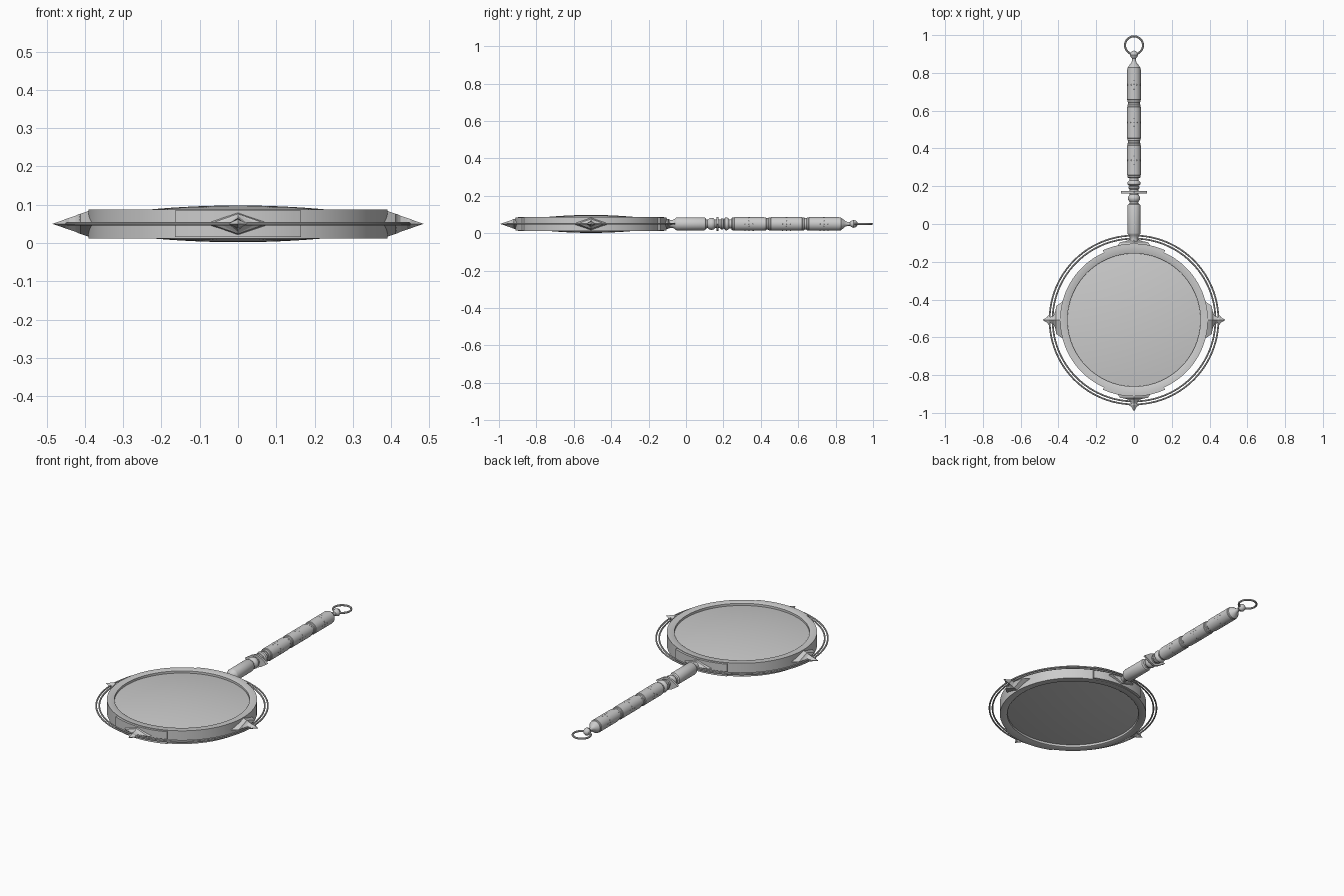
import bpy, bmesh
from math import sin, cos, pi, radians, sqrt
from mathutils import Matrix, Vector

if "Cube" in bpy.data.objects:
    bpy.data.objects.remove(bpy.data.objects["Cube"])

C = Vector((0, -0.508, 0.05))      # lens centre
AXIS = Matrix.Translation((0, 0, 0.05)) @ Matrix.Rotation(-pi / 2, 4, 'X')  # local z runs along +y


def finish(name, bm, mat, angle=35):
    bmesh.ops.remove_doubles(bm, verts=bm.verts, dist=1e-5)
    bmesh.ops.transform(bm, matrix=mat, verts=bm.verts)
    bmesh.ops.recalc_face_normals(bm, faces=bm.faces)
    me = bpy.data.meshes.new(name)
    bm.to_mesh(me)
    bm.free()
    ob = bpy.data.objects.new(name, me)
    bpy.context.collection.objects.link(ob)
    bpy.ops.object.select_all(action='DESELECT')
    ob.select_set(True)
    bpy.context.view_layer.objects.active = ob
    if angle:
        bpy.ops.object.shade_smooth_by_angle(angle=radians(angle))
    return ob


def lathe(name, prof, mat, n=32, closed=False, start=0, sweep=2 * pi):
    """Turn (radius, height) points about local z; a partial sweep gets end caps."""
    bm = bmesh.new()
    full = sweep > 6.28
    cols = []
    for i in range(n if full else n + 1):
        a = start + sweep * i / n
        cols.append([bm.verts.new((r * cos(a), r * sin(a), z)) for r, z in prof])
    m = len(prof)
    for i in range(n):
        a, b = cols[i], cols[(i + 1) % len(cols)]
        for j in range(m if closed else m - 1):
            k = (j + 1) % m
            bm.faces.new((a[j], b[j], b[k], a[k]))
    if not full:
        bm.faces.new(cols[0])
        bm.faces.new(cols[-1])
    return finish(name, bm, mat)


def torus(name, R, t, mat, n=96):
    prof = [(R + t * cos(a * pi / 5), t * sin(a * pi / 5)) for a in range(10)]
    return lathe(name, prof, mat, n, True)


def ornament(name, rows, angle):
    """Loft of diamond sections (radius, half width, half height) pointing outwards."""
    bm = bmesh.new()
    rings = [[bm.verts.new(p) for p in ((r, w, 0), (r, 0, h), (r, -w, 0), (r, 0, -h))]
             for r, w, h in rows]
    for a, b in zip(rings, rings[1:]):
        for j in range(4):
            bm.faces.new((a[j], a[(j + 1) % 4], b[(j + 1) % 4], b[j]))
    bm.faces.new(rings[0])
    bm.faces.new(rings[-1])
    return finish(name, bm, Matrix.Translation(C) @ Matrix.Rotation(angle, 4, 'Z'), 0)


at_lens = Matrix.Translation(C)

# Biconvex lens
R = 1.30
half = [(0.355 * i / 10, 0.048 - 0.025 * (i / 10) ** 2) for i in range(11)]
lathe("lens", half + [(r, -z) for r, z in reversed(half)], at_lens, 96)

# Round frame with chamfered inner lip
lathe("frame", [(0.352, -0.036), (0.355, -0.038), (0.391, -0.038), (0.391, 0.038),
                (0.355, 0.038), (0.352, 0.036)], at_lens, 96, True)

# Raised plates at the front and back of the frame
for name, a in (("front_plate", -90), ("back_plate", 90)):
    lathe(name, [(0.38, -0.035), (0.404, -0.035), (0.404, 0.035), (0.38, 0.035)],
          at_lens, 16, True, radians(a - 24), radians(48))

# Two thin hoops around the frame
torus("outer_hoop", 0.447, 0.0045, at_lens)
torus("inner_hoop", 0.431, 0.0045, at_lens)

# Pointed ornaments on three sides, and the flared socket at the handle
spike = [(0.375, 0.10, 0.036), (0.392, 0.088, 0.033), (0.412, 0.074, 0.026), (0.416, 0.048, 0.025),
         (0.424, 0.026, 0.021), (0.442, 0.016, 0.015), (0.451, 0.026, 0.012),
         (0.464, 0.012, 0.007), (0.484, 0.0005, 0.0005)]
for name, a in (("right_spike", 0), ("front_spike", -90), ("left_spike", 180)):
    ornament(name, spike, radians(a))
ornament("handle_socket", spike[:5] + [(0.45, 0.02, 0.02)], radians(90))

# Turned neck: collar, waist and beads up to the grip
lathe("neck", [(0, -0.11), (0.03, -0.11), (0.022, -0.095), (0.02, -0.075), (0.027, -0.06),
               (0.033, -0.054), (0.035, -0.048), (0.035, 0.095), (0.032, 0.103), (0.024, 0.108),
               (0.022, 0.116), (0.03, 0.126), (0.033, 0.136), (0.03, 0.147), (0.023, 0.155),
               (0.023, 0.182), (0.03, 0.19), (0.03, 0.198), (0.024, 0.202), (0.033, 0.209),
               (0.035, 0.216), (0.032, 0.225), (0.024, 0.231), (0.024, 0.25), (0, 0.25)], AXIS)

# Four-pointed guard plate
bm = bmesh.new()
pts = [(0.07, 0), (0.03, 0.026), (0, 0.037), (-0.03, 0.026),
       (-0.07, 0), (-0.03, -0.026), (0, -0.037), (0.03, -0.026)]
f = bm.faces.new([bm.verts.new((x, y, 0.162)) for x, y in pts])
ext = bmesh.ops.extrude_face_region(bm, geom=[f])
bmesh.ops.translate(bm, vec=(0, 0, 0.012), verts=[v for v in ext["geom"] if isinstance(v, bmesh.types.BMVert)])
finish("guard", bm, AXIS, 0)

# Grip in three segments with chamfered ends, joined by a core
for i, (a, b) in enumerate(((0.243, 0.432), (0.438, 0.636), (0.642, 0.833))):
    lathe(f"grip_{i + 1}", [(0, a), (0.03, a), (0.034, a + 0.005), (0.034, a + 0.014),
                            (0.0365, a + 0.016), (0.0365, b - 0.016), (0.034, b - 0.014),
                            (0.034, b - 0.005), (0.03, b), (0, b)], AXIS)
    # Small raised crosses around each segment
    for k in range(4):
        bm = bmesh.new()
        for dx, dz in ((0, 0), (0.014, 0), (-0.014, 0), (0, 0.022), (0, -0.022)):
            y = sqrt(0.0365 ** 2 - dx ** 2)
            bmesh.ops.create_uvsphere(bm, u_segments=8, v_segments=6, radius=0.004,
                                      matrix=Matrix.Translation((dx, y - 0.0025, (a + b) / 2 + dz)))
        finish(f"grip_stud_{i + 1}_{k + 1}", bm, AXIS @ Matrix.Rotation(k * pi / 2, 4, 'Z'), 60)
lathe("grip_core", [(0, 0.42), (0.031, 0.42), (0.031, 0.65), (0, 0.65)], AXIS)

# Finial with bead, and hanging ring
lathe("finial", [(0, 0.825), (0.03, 0.833), (0.024, 0.842), (0.014, 0.852), (0.01, 0.866),
                 (0.01, 0.876), (0.017, 0.884), (0.021, 0.896), (0.017, 0.909),
                 (0.009, 0.916), (0, 0.918)], AXIS)
torus("hanging_ring", 0.0475, 0.0055, Matrix.Translation((0, 0.946, 0.05)), 48)
